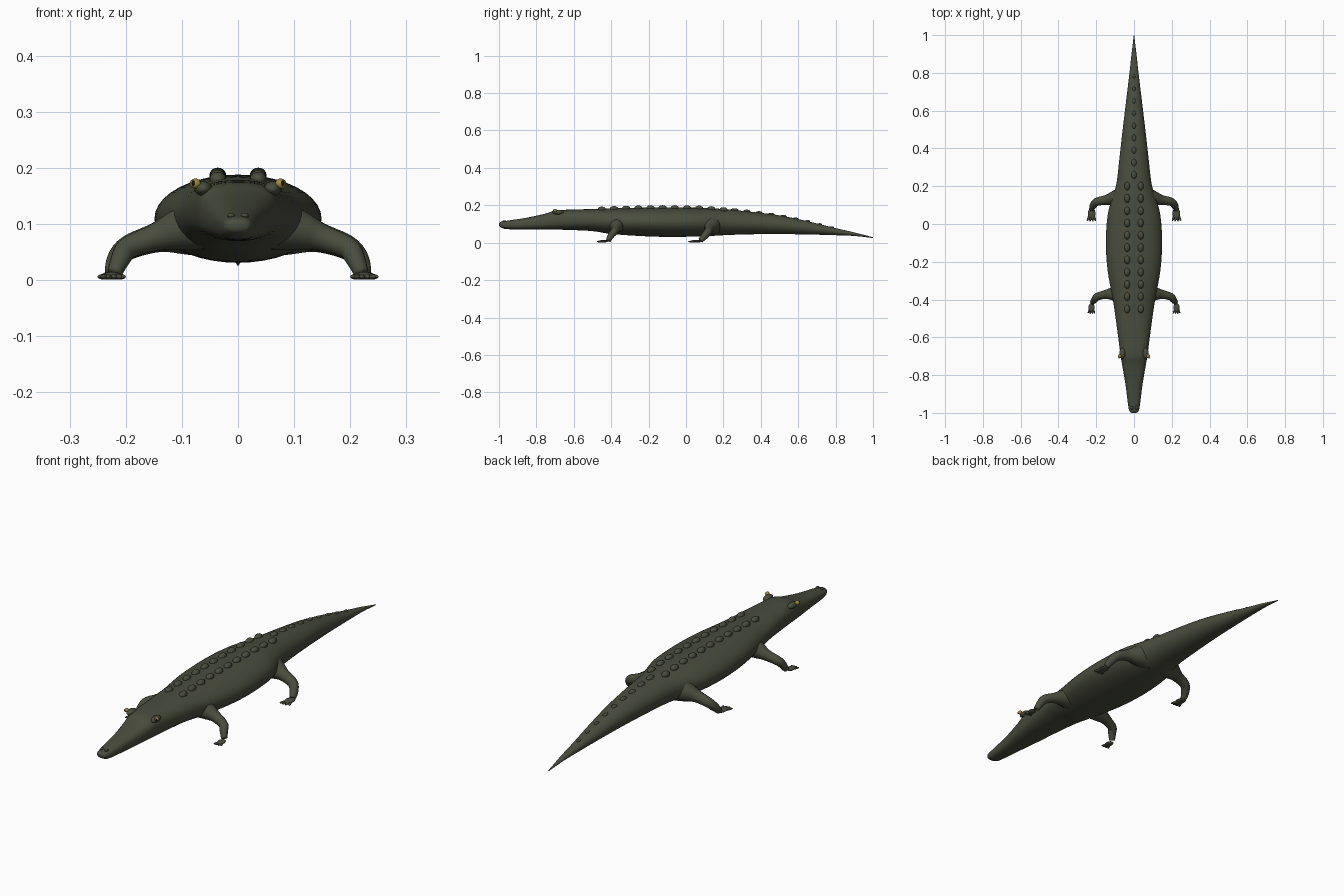
import bpy, bmesh, math
from mathutils import Vector, Matrix

if "Cube" in bpy.data.objects:
    bpy.data.objects.remove(bpy.data.objects["Cube"])


def material(name, col):
    m = bpy.data.materials.new(name)
    m.diffuse_color = (*col, 1)
    m.use_nodes = True
    m.node_tree.nodes["Principled BSDF"].inputs["Base Color"].default_value = m.diffuse_color
    return m


HIDE = material("olive hide", (0.066, 0.073, 0.046))
GOLD = material("gold eye", (0.36, 0.25, 0.05))
BLACK = material("black pupil", (0.006, 0.006, 0.005))


def finish(name, bm, mat):
    bmesh.ops.recalc_face_normals(bm, faces=bm.faces)
    me = bpy.data.meshes.new(name)
    bm.to_mesh(me)
    bm.free()
    for p in me.polygons:
        p.use_smooth = True
    me.materials.append(mat)
    ob = bpy.data.objects.new(name, me)
    bpy.context.collection.objects.link(ob)
    return ob


def spline(pts, t):
    # Catmull-Rom through tuples, t in 0..len-1
    i = min(int(t), len(pts) - 2)
    u = t - i
    a, b, c, d = (pts[max(0, min(len(pts) - 1, k))] for k in (i - 1, i, i + 1, i + 2))
    return [0.5 * (2 * q + (r - p) * u + (2 * p - 5 * q + 4 * r - s) * u * u
                   + (3 * q - p - 3 * r + s) * u ** 3) for p, q, r, s in zip(a, b, c, d)]


def skin(bm, rings):
    rings = [[bm.verts.new(p) for p in r] for r in rings]
    n = len(rings[0])
    for a, b in zip(rings, rings[1:]):
        for i in range(n):
            bm.faces.new((a[i], a[(i + 1) % n], b[(i + 1) % n], b[i]))
    bm.faces.new(rings[0])
    bm.faces.new(rings[-1][::-1])


# body stations: y, half width, bottom z, top z, squareness
BODY = [(-1.0, .010, .092, .104, 2.2), (-.992, .023, .083, .111, 2.3), (-.96, .031, .073, .117, 2.5),
        (-.85, .045, .070, .134, 2.6), (-.75, .062, .070, .156, 2.7), (-.70, .071, .070, .172, 2.7),
        (-.62, .081, .068, .177, 2.5), (-.5, .097, .062, .180, 2.2), (-.4, .112, .047, .184, 2),
        (-.25, .139, .036, .187, 2), (-.1, .149, .031, .188, 2), (.05, .139, .033, .187, 2),
        (.15, .111, .037, .183, 2), (.22, .092, .041, .178, 2), (.35, .077, .045, .165, 2),
        (.5, .060, .046, .146, 2), (.65, .042, .044, .115, 2), (.8, .024, .040, .078, 2),
        (.9, .013, .036, .055, 2), (1.0, .001, .025, .029, 2)]


def top_at(y):
    for a, b in zip(BODY, BODY[1:]):
        if a[0] <= y <= b[0]:
            f = (y - a[0]) / (b[0] - a[0])
            return [p + (q - p) * f for p, q in zip(a, b)]


def spow(v, e):
    return math.copysign(abs(v) ** e, v)


# body, head and tail in one skin
bm = bmesh.new()
rings = []
SUB, N = 5, 40
for k in range((len(BODY) - 1) * SUB + 1):
    y, w, lo, hi, n = spline(BODY, k / SUB)
    ring = []
    for i in range(N):
        a = 2 * math.pi * i / N
        ring.append((w * spow(math.cos(a), 2 / n), y,
                     (lo + hi) / 2 + (hi - lo) / 2 * spow(math.sin(a), 2 / n)))
    rings.append(ring)
skin(bm, rings)
finish("body", bm, HIDE)


def ball(bm, loc, size, rot=None):
    m = Matrix.Translation(loc) @ (rot or Matrix()) @ Matrix.Diagonal((*size, 1))
    bmesh.ops.create_uvsphere(bm, u_segments=16, v_segments=10, radius=1, matrix=m)


# back scutes: paired rows on the trunk, a single crest on the tail
bm = bmesh.new()
for k in range(11):
    y = -.45 + .065 * k
    _, w, lo, hi, n = top_at(y)
    x = .036
    z = (lo + hi) / 2 + (hi - lo) / 2 * math.sqrt(1 - (x / w) ** 2)
    for s in (-1, 1):
        ball(bm, (s * x, y, z + .001), (.015, .022, .014))
for k in range(9):
    y = .26 + .065 * k
    hi = top_at(y)[3]
    f = 1 - .06 * k
    ball(bm, (0, y, hi - .001), (.014 * f, .022 * f, .011 * f))
finish("back_scutes", bm, HIDE)


def leg(name, path, side):
    # path points: x, y, z, radius
    bm = bmesh.new()
    steps = [spline(path, k / 5) for k in range((len(path) - 1) * 5 + 1)]
    pts = [Vector((p[0] * side, p[1], p[2])) for p in steps]
    rings = []
    for i, p in enumerate(pts):
        t = (pts[min(i + 1, len(pts) - 1)] - pts[max(i - 1, 0)]).normalized()
        u = t.cross(Vector((.3 * side, 1, 0))).normalized()
        v = t.cross(u)
        r = steps[i][3]
        rings.append([p + r * (u * math.cos(a) + v * math.sin(a))
                      for a in (2 * math.pi * j / 16 for j in range(16))])
    skin(bm, rings)
    finish(name, bm, HIDE)


def foot(name, x, y, w, l, side):
    # flat sole with four splayed toes
    bm = bmesh.new()
    ball(bm, (x * side, y, .008), (w * .75, l * .75, .007))
    for k in range(4):
        a = math.radians(-24 + 17 * k) * side
        ball(bm, (side * x + math.sin(a) * l * .8, y - math.cos(a) * l * .55, .006),
             (w * .24, l * .52, .005), Matrix.Rotation(a, 4, 'Z'))
    finish(name, bm, HIDE)


FRONT = [(.06, -.37, .100, .048), (.11, -.37, .088, .036), (.15, -.373, .075, .024),
         (.195, -.385, .058, .020), (.208, -.40, .040, .018), (.220, -.415, .012, .013)]
HIND = [(.05, .14, .100, .062), (.10, .135, .088, .044), (.145, .127, .076, .027),
        (.195, .118, .058, .022), (.215, .10, .036, .019), (.224, .078, .012, .014)]

for side, tag in ((-1, "left"), (1, "right")):
    leg("front_leg_" + tag, FRONT, side)
    leg("hind_leg_" + tag, HIND, side)
    foot("front_foot_" + tag, .225, -.442, .022, .032, side)
    foot("hind_foot_" + tag, .224, .056, .027, .042, side)
    # brow ridge, eye and pupil
    bm = bmesh.new()
    ball(bm, (side * .062, -.685, .163), (.016, .030, .013))
    finish("brow_" + tag, bm, HIDE)
    bm = bmesh.new()
    ball(bm, (side * .076, -.70, .172), (.010, .010, .009))
    finish("eye_" + tag, bm, GOLD)
    bm = bmesh.new()
    ball(bm, (side * .080, -.709, .173), (.003, .003, .005))
    finish("pupil_" + tag, bm, BLACK)
    # nostril
    bm = bmesh.new()
    ball(bm, (side * .012, -.972, .115), (.007, .010, .005))
    finish("nostril_" + tag, bm, HIDE)
